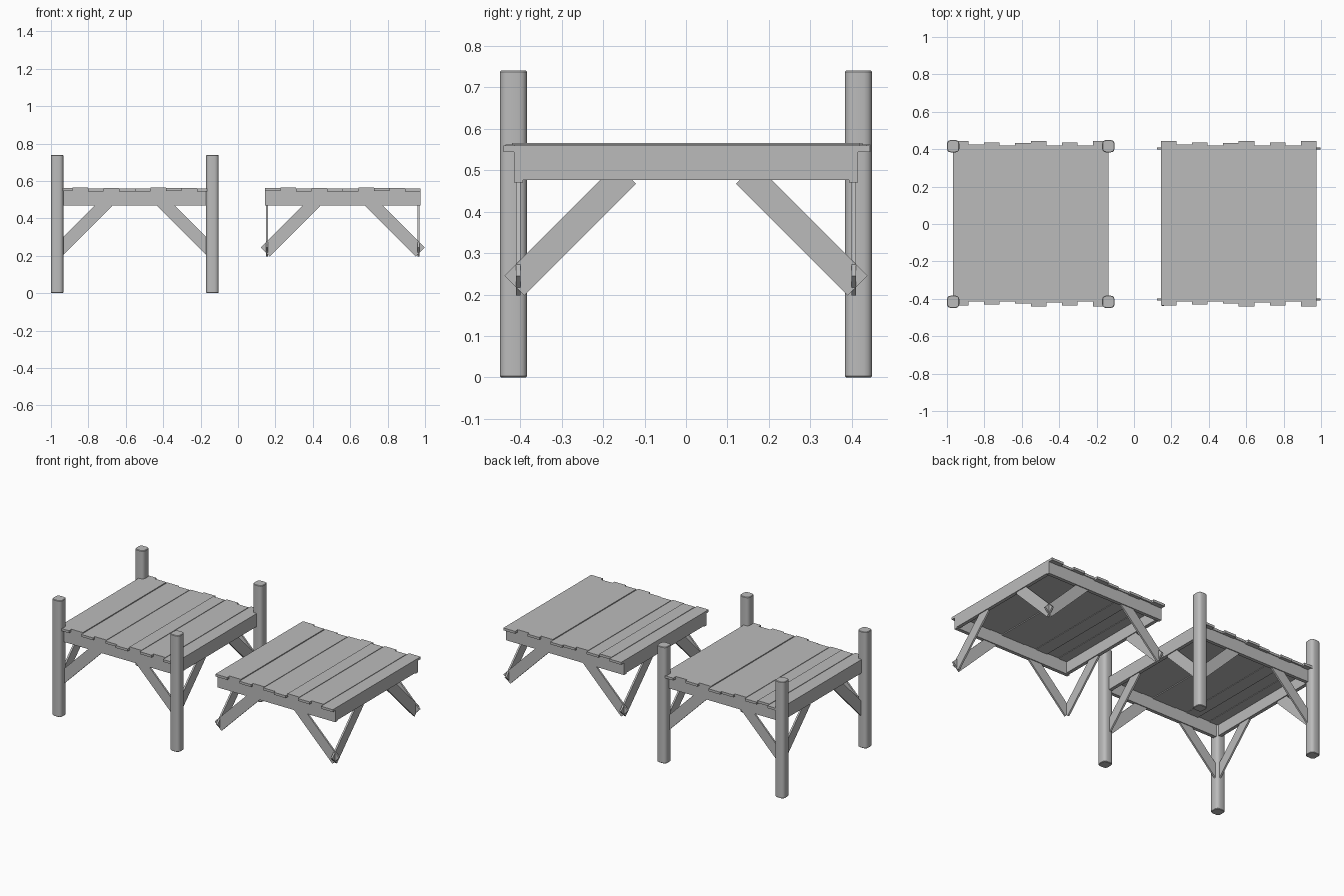
import bpy
import bmesh
import math
from mathutils import Matrix, Vector

default_cube = bpy.data.objects.get("Cube")
if default_cube:
    bpy.data.objects.remove(default_cube, do_unlink=True)

# Single weathered wood colour
wood = bpy.data.materials.new("grey_wood")
wood.use_nodes = True
GREY = (0.5, 0.5, 0.5, 1)
wood.diffuse_color = GREY
wood.node_tree.nodes["Principled BSDF"].inputs["Base Color"].default_value = GREY

HALF = 0.415        # half side of each square deck
BEAM_T = 0.022      # beam thickness
BRACE_OFF = 0.404   # brace plane, centred under the beam


def finish(name, bm):
    mesh = bpy.data.meshes.new(name)
    bm.to_mesh(mesh)
    bm.free()
    mesh.materials.append(wood)
    obj = bpy.data.objects.new(name, mesh)
    bpy.context.collection.objects.link(obj)
    return obj


def box(name, lo, hi):
    lo, hi = Vector(lo), Vector(hi)
    bm = bmesh.new()
    bmesh.ops.create_cube(bm, size=1, matrix=Matrix.Translation((lo + hi) / 2)
                          @ Matrix.Diagonal((*(hi - lo), 1)))
    return finish(name, bm)


def brace(name, cx, side, turn):
    """45 degree board under one edge; side mirrors it, turn picks the edge."""
    start, end = Vector((-0.414, -BRACE_OFF, 0.221)), Vector((-0.144, -BRACE_OFF, 0.491))
    size = ((end - start).length, 0.011, 0.067)
    tilt = Matrix.Rotation(-math.pi / 4, 4, 'Y')
    bm = bmesh.new()
    bmesh.ops.create_cube(bm, size=1, matrix=Matrix.Translation((start + end) / 2)
                          @ tilt @ Matrix.Diagonal((*size, 1)))
    bmesh.ops.transform(bm, verts=bm.verts, matrix=Matrix.Translation((cx, 0, 0))
                        @ Matrix.Rotation(turn * math.pi / 2, 4, 'Z')
                        @ Matrix.Diagonal((side, 1, 1, 1)))
    bmesh.ops.recalc_face_normals(bm, faces=bm.faces)
    return finish(name, bm)


def post(name, x, y):
    """Square post with rounded long edges."""
    bm = bmesh.new()
    bmesh.ops.create_cube(bm, size=1, matrix=Matrix.Translation((x, y, 0.37))
                          @ Matrix.Diagonal((0.066, 0.066, 0.74, 1)))
    upright = [e for e in bm.edges if abs(e.verts[0].co.z - e.verts[1].co.z) > 0.1]
    bmesh.ops.bevel(bm, geom=upright, offset=0.02, segments=3, profile=0.5, affect='EDGES')
    caps = [e for f in bm.faces if abs(f.normal.z) > 0.9 for e in f.edges]
    bmesh.ops.bevel(bm, geom=caps, offset=0.003, segments=1, profile=0.5, affect='EDGES')
    obj = finish(name, bm)
    bpy.ops.object.select_all(action='DESELECT')
    obj.select_set(True)
    bpy.context.view_layer.objects.active = obj
    bpy.ops.object.shade_smooth_by_angle(angle=math.radians(40))


# Uneven planks: lift step, back end and front end of each
LIFT = (1, 2, 0, 1, 0, 0, 2, 1, 1, 0)
BACK = (0.445, 0.425, 0.435, 0.42, 0.432, 0.445, 0.42, 0.437, 0.42, 0.443)
FRONT = (0.435, 0.415, 0.43, 0.415, 0.425, 0.44, 0.42, 0.435, 0.415, 0.44)


def deck(prefix, cx):
    width = 2 * HALF / len(LIFT)
    for i, (lift, back, front) in enumerate(zip(LIFT, BACK, FRONT)):
        x = cx - HALF + i * width
        z = 0.544 + 0.003 * lift
        box(f"{prefix}_plank_{i + 1}", (x, -front, z), (x + width, back, z + 0.015))

    # Frame beams: long front and back, shorter sides between them
    inner = HALF - BEAM_T
    for s, edge in ((-1, "front"), (1, "back")):
        y0, y1 = sorted((s * inner, s * HALF))
        box(f"{prefix}_{edge}_beam", (cx - HALF, y0, 0.47), (cx + HALF, y1, 0.55))
    for s, edge in ((-1, "right"), (1, "left")):
        x0, x1 = sorted((s * inner, s * HALF))
        box(f"{prefix}_{edge}_beam", (cx + x0, -inner, 0.476), (cx + x1, inner, 0.548))

    # Two diagonal braces under every edge
    for turn, edge in enumerate(("front", "left", "back", "right")):
        for side in (1, -1):
            brace(f"{prefix}_{edge}_brace", cx, side, turn)


deck("post_deck", -0.552)
deck("extension_deck", 0.56)

# Corner posts on the first deck only
for sx, side in ((-1, "right"), (1, "left")):
    for sy, end in ((-1, "front"), (1, "back")):
        post(f"{end}_{side}_post", -0.552 + sx * HALF, sy * 0.416)
